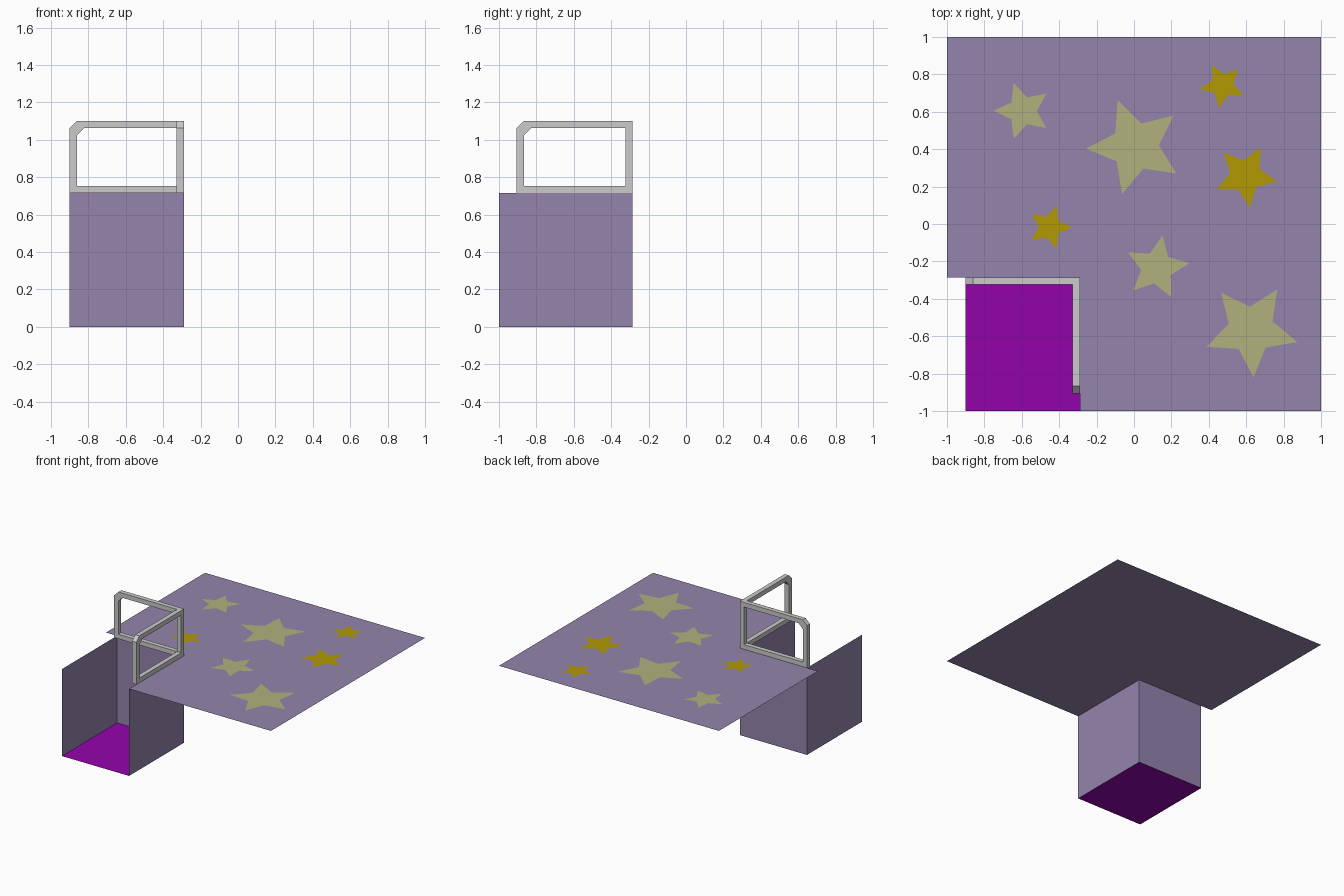
import bpy, math

if "Cube" in bpy.data.objects:
    bpy.data.objects.remove(bpy.data.objects["Cube"])

X0, X1, Y0, Y1, TOP = -0.9, -0.29, -1.0, -0.285, 0.715   # stairwell bounds, floor level
RAIL_TOP, BAR, CUT = 1.1, 0.038, 0.038


def material(name, rgb):
    m = bpy.data.materials.new(name)
    # sRGB to linear
    m.diffuse_color = [(c / 255) ** 2.2 for c in rgb] + [1]
    m.use_nodes = True
    m.node_tree.nodes["Principled BSDF"].inputs["Base Color"].default_value = m.diffuse_color
    return m


def mesh_object(name, verts, faces, mat=None):
    me = bpy.data.meshes.new(name)
    me.from_pydata(verts, [], faces)
    me.update()
    ob = bpy.data.objects.new(name, me)
    bpy.context.collection.objects.link(ob)
    if mat:
        me.materials.append(mat)
    return ob


def sheet(name, verts, mat):
    return mesh_object(name, verts, [list(range(len(verts)))], mat)


lilac = material("lilac", (146, 131, 170))
purple = material("purple", (145, 12, 170))
pale = material("pale_yellow", (176, 176, 125))
gold = material("gold", (178, 152, 12))

# Upper floor with a corner notch, as two sheets sharing an edge
mesh_object("upper_floor",
            [(-1, Y1, TOP), (X1, Y1, TOP), (X1, -1, TOP), (1, -1, TOP), (1, 1, TOP), (-1, 1, TOP)],
            [[0, 1, 2, 3, 4, 5]], lilac)

# Stairwell bottom and its three walls, open at the front
sheet("well_bottom", [(X0, Y0, 0), (X1, Y0, 0), (X1, Y1, 0), (X0, Y1, 0)], purple)
corners = [(X1, Y0), (X1, Y1), (X0, Y1), (X0, Y0)]
for name, a, b in zip(("right_wall", "back_wall", "left_wall"), corners, corners[1:]):
    sheet(name, [(*b, 0), (*b, TOP), (*a, TOP), (*a, 0)][::-1], lilac)


# Railing frame: closed loop with one clipped top corner, square bars
def railing(name, length, place):
    def loop(inset, clip):
        lo, hi = inset, length - inset
        b, t = TOP + inset, RAIL_TOP - inset
        return [(lo, b), (hi, b), (hi, t - clip), (hi - clip, t), (lo, t)]
    rings = [loop(0, CUT), loop(BAR, CUT)]
    verts = [place(u, d, z) for d in (0, BAR) for ring in rings for u, z in ring]
    faces = []
    for i in range(5):
        j = (i + 1) % 5
        faces += [(i, j, j + 5, i + 5), (i + 10, i + 15, j + 15, j + 10),
                  (i, i + 10, j + 10, j), (i + 5, j + 5, j + 15, i + 15)]
    ob = mesh_object(name, verts, faces)
    import bmesh
    bm = bmesh.new()
    bm.from_mesh(ob.data)
    bmesh.ops.recalc_face_normals(bm, faces=bm.faces)
    bm.to_mesh(ob.data)
    bm.free()


railing("back_railing", X1 - X0, lambda u, d, z: (X1 - u, Y1 - d, z))
railing("side_railing", 0.62, lambda u, d, z: (X1 - d, Y1 - u, z))

# Flat floor stars: x, y, radius, rotation in degrees, colour
stars = [(-0.595, 0.605, 0.157, 36, pale), (0.006, 0.415, 0.264, 38.7, pale),
         (0.122, -0.234, 0.175, 8, pale), (0.626, -0.565, 0.256, 57, pale),
         (0.473, 0.742, 0.123, 45.7, gold), (0.596, 0.258, 0.172, 61.6, gold),
         (-0.451, -0.017, 0.12, 0, gold)]
for n, (x, y, r, rot, mat) in enumerate(stars, 1):
    pts = []
    for k in range(10):
        a = math.radians(rot + 36 * k)
        q = r * (0.48 if k % 2 else 1)
        pts.append((x + q * math.cos(a), y + q * math.sin(a), TOP + 0.002))
    sheet(f"floor_star_{n}", pts, mat)
